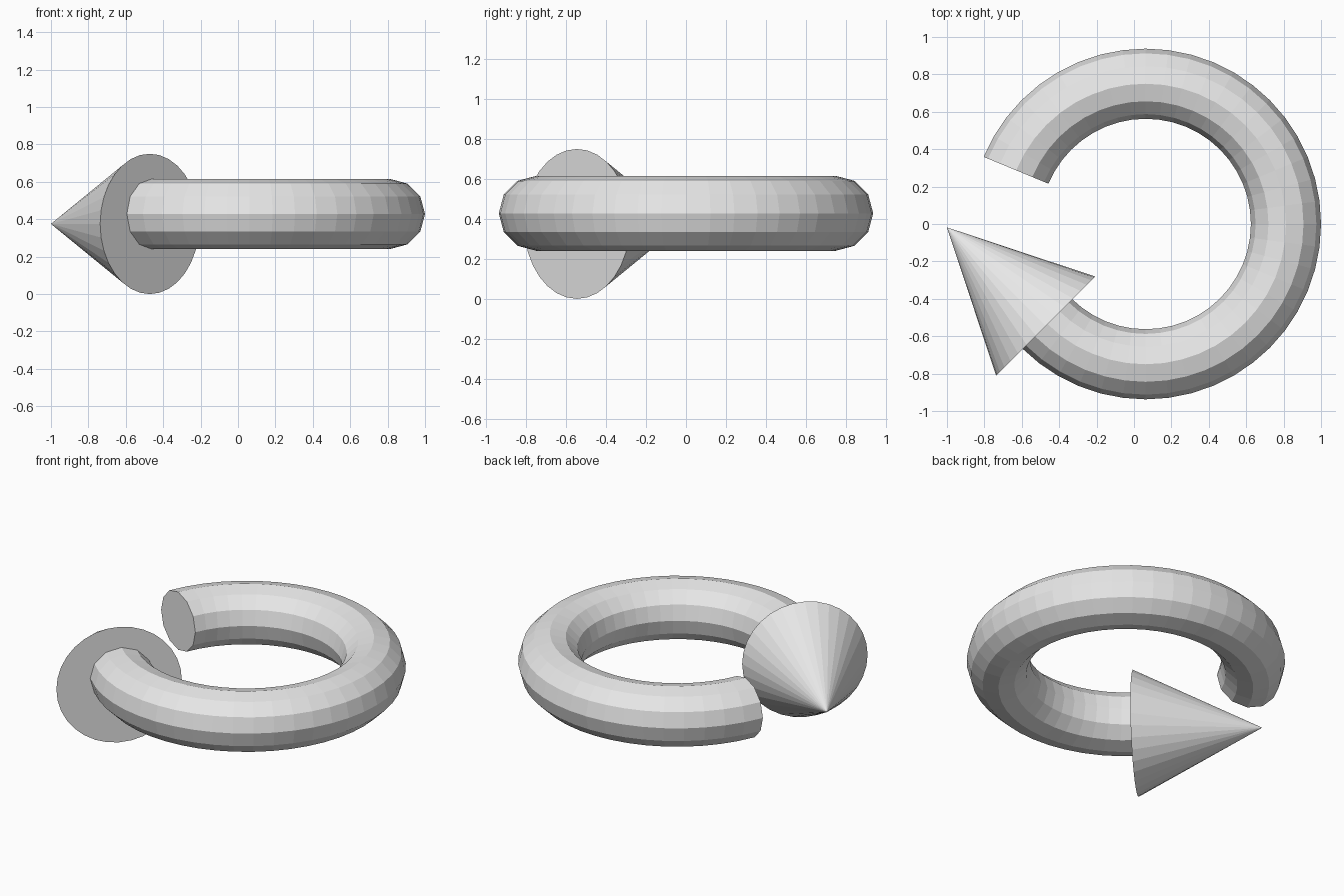
import bpy
import bmesh
from math import radians
from mathutils import Matrix, Vector

cube = bpy.data.objects.get("Cube")
if cube:
    bpy.data.objects.remove(cube, do_unlink=True)

# One plain grey for everything
grey = bpy.data.materials.new("light_grey")
grey.use_nodes = True
colour = (0.8, 0.8, 0.8, 1.0)
grey.diffuse_color = colour
grey.node_tree.nodes["Principled BSDF"].inputs["Base Color"].default_value = colour


def finish(name, bm):
    """Turn a bmesh into a flat-shaded grey object."""
    bmesh.ops.recalc_face_normals(bm, faces=bm.faces)
    mesh = bpy.data.meshes.new(name)
    bm.to_mesh(mesh)
    bm.free()
    mesh.materials.append(grey)
    obj = bpy.data.objects.new(name, mesh)
    bpy.context.collection.objects.link(obj)
    return obj


# Curved shaft: a 12-sided section swept round the z axis, capped at both ends
MAJOR, MINOR = 0.75, 0.1875
START, END, STEP = -135, 157.5, 7.5
centre = Vector((0.0625, 0, 0.428))

bm = bmesh.new()
section = (Matrix.Rotation(radians(START), 4, 'Z')
           @ Matrix.Translation((MAJOR, 0, 0))
           @ Matrix.Rotation(radians(90), 4, 'X'))
bmesh.ops.create_circle(bm, segments=12, radius=MINOR, matrix=section)
bmesh.ops.spin(bm, geom=bm.verts[:] + bm.edges[:], cent=(0, 0, 0),
               axis=(0, 0, 1), angle=radians(END - START),
               steps=round((END - START) / STEP))
rims = [e for e in bm.edges if e.is_boundary]
bmesh.ops.holes_fill(bm, edges=rims, sides=12)
bmesh.ops.translate(bm, verts=bm.verts, vec=centre)
finish("curved_shaft", bm)

# Arrow head: a cone lying on its side, pointing along the ring
HEIGHT = 0.747
direction = Vector((-1, 1, 0)).normalized()
base = Vector((-0.472, -0.546, 0.375))
pose = (Matrix.Translation(base + direction * HEIGHT / 2)
        @ direction.to_track_quat('Z', 'Y').to_matrix().to_4x4())

bm = bmesh.new()
bmesh.ops.create_cone(bm, cap_ends=True, segments=32, radius1=0.375,
                      radius2=0, depth=HEIGHT, matrix=pose)
bmesh.ops.remove_doubles(bm, verts=bm.verts, dist=0.0001)
finish("arrow_head", bm)
